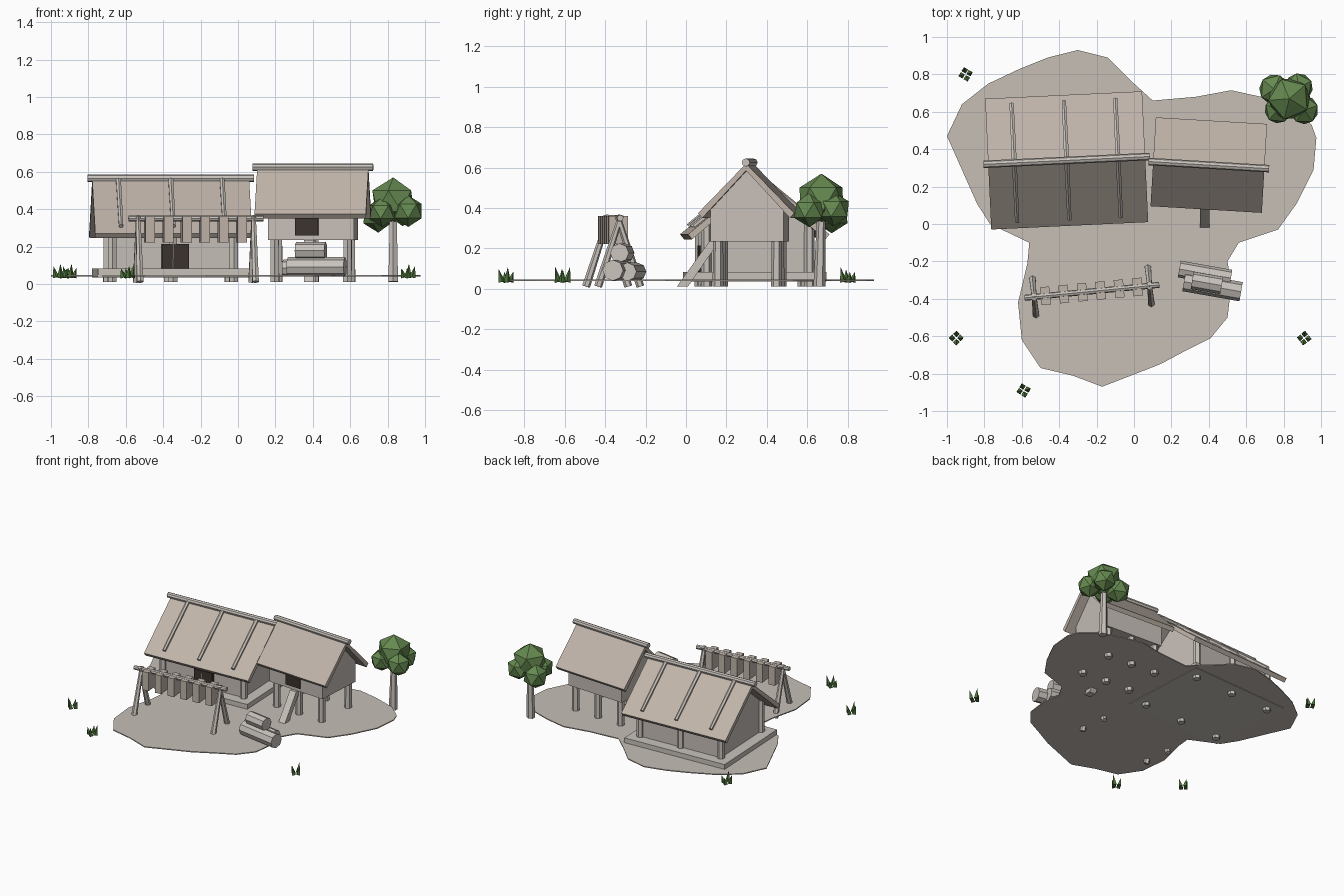
import bpy, bmesh, math, random
from mathutils import Vector, Matrix

random.seed(4)
if "Cube" in bpy.data.objects:
    bpy.data.objects.remove(bpy.data.objects["Cube"], do_unlink=True)


def material(name, r, g, b):
    m = bpy.data.materials.new(name)
    m.use_nodes = True
    m.diffuse_color = (r, g, b, 1)
    m.node_tree.nodes["Principled BSDF"].inputs["Base Color"].default_value = (r, g, b, 1)
    return m


EARTH = material("pale earth", .57, .52, .47)
THATCH = material("thatch", .53, .46, .40)
WOOD = material("weathered wood", .58, .54, .50)
WALL = material("clay wall", .57, .52, .48)
DARK = material("dark doorway", .045, .033, .027)
LEAF = material("leaf green", .13, .25, .08)
GRASS = material("grass green", .08, .18, .045)
WORLD = Matrix.Identity(4)


def frame(x, y, degrees):
    return Matrix.Translation((x, y, 0)) @ Matrix.Rotation(math.radians(degrees), 4, 'Z')


def finish(name, bm, mat, place=WORLD):
    bmesh.ops.recalc_face_normals(bm, faces=bm.faces)
    me = bpy.data.meshes.new(name)
    bm.to_mesh(me)
    bm.free()
    me.materials.append(mat)
    ob = bpy.data.objects.new(name, me)
    ob.matrix_world = place
    bpy.context.collection.objects.link(ob)
    return ob


def extrude(name, points, offset, mat, place=WORLD):
    """Sweep a flat polygon along an offset into a closed solid."""
    bm = bmesh.new()
    face = bm.faces.new([bm.verts.new(p) for p in points])
    moved = bmesh.ops.extrude_face_region(bm, geom=[face], use_keep_orig=True)["geom"]
    bmesh.ops.translate(bm, vec=offset, verts=[v for v in moved if isinstance(v, bmesh.types.BMVert)])
    return finish(name, bm, mat, place)


def across(name, profile, half, mat, place):
    """Sweep a y-z profile along x."""
    return extrude(name, [(-half, y, z) for y, z in profile], (2 * half, 0, 0), mat, place)


def box(name, x, y, z, mat, place=WORLD):
    pts = [(x[0], y[0], z[0]), (x[1], y[0], z[0]), (x[1], y[1], z[0]), (x[0], y[1], z[0])]
    return extrude(name, pts, (0, 0, z[1] - z[0]), mat, place)


def pole(name, a, b, r1, r2, mat=WOOD, place=WORLD, sides=6):
    a, b = Vector(a), Vector(b)
    bm = bmesh.new()
    turn = (b - a).to_track_quat('Z', 'Y').to_matrix().to_4x4()
    bmesh.ops.create_cone(bm, cap_ends=True, segments=sides, radius1=r1, radius2=r2,
                          depth=(b - a).length, matrix=Matrix.Translation((a + b) / 2) @ turn)
    return finish(name, bm, mat, place)


def house(label, place, roof_half, ridge, eave, wall_half, floor, post_half, post_top):
    """Gabled house: roof sheets, ridge pole, walls and two rows of three posts."""
    rx, ry = roof_half
    wx, wy = wall_half
    thick = .035
    slope = (ridge - eave) / ry
    across(label + "_roof", [(-ry, eave), (0, ridge), (ry, eave), (ry - .02, eave - .025),
                             (0, ridge - thick), (-ry + .02, eave - .025)], rx, THATCH, place)
    top = ridge - thick - slope * wy
    across(label + "_walls", [(-wy, floor), (wy, floor), (wy, top), (0, ridge - thick), (-wy, top)],
           wx, WALL, place)
    pole(label + "_ridge_pole", (-rx - .025, 0, ridge + .005), (rx + .025, 0, ridge + .005),
         .02, .02, WOOD, place, 8)
    px, py = post_half
    for x in (-px, 0, px):
        for y in (-py, py):
            pole(label + "_post", (x, y, .012), (x, y, post_top), .027, .025, WOOD, place)


# Ground sheet
outline = [(-1, .47), (-.92, .64), (-.78, .75), (-.61, .83), (-.46, .89), (-.3, .93), (-.14, .89),
           (-.01, .76), (.1, .66), (.33, .68), (.52, .715), (.68, .68), (.85, .62), (.95, .53),
           (.975, .46), (.96, .29), (.87, .11), (.77, -.03), (.56, -.1), (.5, -.2), (.52, -.33),
           (.5, -.5), (.41, -.61), (.29, -.67), (.14, -.75), (-.17, -.87), (-.33, -.81),
           (-.5, -.77), (-.6, -.62), (-.62, -.42), (-.57, -.21), (-.56, -.1), (-.77, 0), (-.84, .11)]
extrude("ground", [(x, y, .04) for x, y in outline], (0, 0, .007), EARTH)

# Long house on a low platform
long_place = frame(-.36, .34, 2.7)
house("long_house", long_place, (.42, .35), .56, .27, (.325, .255), .08, (.325, .255), .32)
box("long_house_platform", (-.405, .405), (-.335, .335), (.036, .083), WOOD, long_place)
box("long_house_door", (-.06, .085), (-.28, -.25), (.083, .215), DARK, long_place)
for x in (-.28, 0, .275):
    for side in (-1, 1):
        pole("roof_batten", (x, 0, .565), (x, side * .315, .31), .015, .013, WOOD, long_place)

# Raised store house on stilts
store_place = frame(.4, .315, -3.4)
house("store_house", store_place, (.298, .238), .62, .375, (.23, .18), .235, (.195, .145), .24)
box("store_house_door", (-.085, .04), (-.19, -.17), (.26, .385), DARK, store_place)
extrude("store_house_ramp", [(.352, -.045, .012), (.352, .01, .012), (.352, .14, .2), (.352, .14, .235),
                             (.352, .115, .235)], (.052, 0, 0), WOOD)

# Drying rack with draped hides
rack = frame(-.225, -.36, 5.5)
pole("rack_beam", (-.362, 0, .35), (.362, 0, .35), .016, .016, WOOD, rack, 8)
for x in (-.31, .31):
    for side in (-1, 1):
        pole("rack_leg", (x, side * .105, .012), (x, -side * .01, .365), .02, .014, WOOD, rack)
for i in range(6):
    x = -.25 + i * .099
    box("hanging_hide", (x - .025, x + .025), (-.048, .048), (.222, .36), THATCH, rack)

# Stacked logs
for x, y, z, r, half in ((.42, -.335, .092, .052, .155), (.38, -.265, .085, .045, .14),
                         (.39, -.315, .178, .047, .08)):
    pole("log", (-half, 0, z), (half, 0, z), r, r, WOOD, frame(x, y, -10), 8)

# Tree
pole("tree_trunk", (.83, .66, .012), (.83, .67, .4), .03, .02)
for x, y, z, r in ((.83, .67, .445, .125), (.91, .61, .39, .085), (.75, .72, .365, .09),
                   (.88, .73, .395, .085), (.77, .61, .385, .08)):
    bm = bmesh.new()
    turn = Matrix.Rotation(random.uniform(0, 3), 4, 'Z')
    bmesh.ops.create_icosphere(bm, subdivisions=1, radius=r, matrix=Matrix.Translation((x, y, z)) @ turn)
    finish("tree_foliage", bm, LEAF)

# Grass tufts
for x, y in ((.91, -.61), (-.59, -.89), (-.95, -.61), (-.9, .8)):
    for i in range(4):
        a = i * 1.6 + x * 5
        d = Vector((math.cos(a), math.sin(a), 0))
        base = Vector((x, y, .035)) + d * .022
        pole("grass_blade", base, base + d * .015 + Vector((0, 0, .05 + .012 * (i % 3))),
             .018, 0, GRASS, WORLD, 4)
